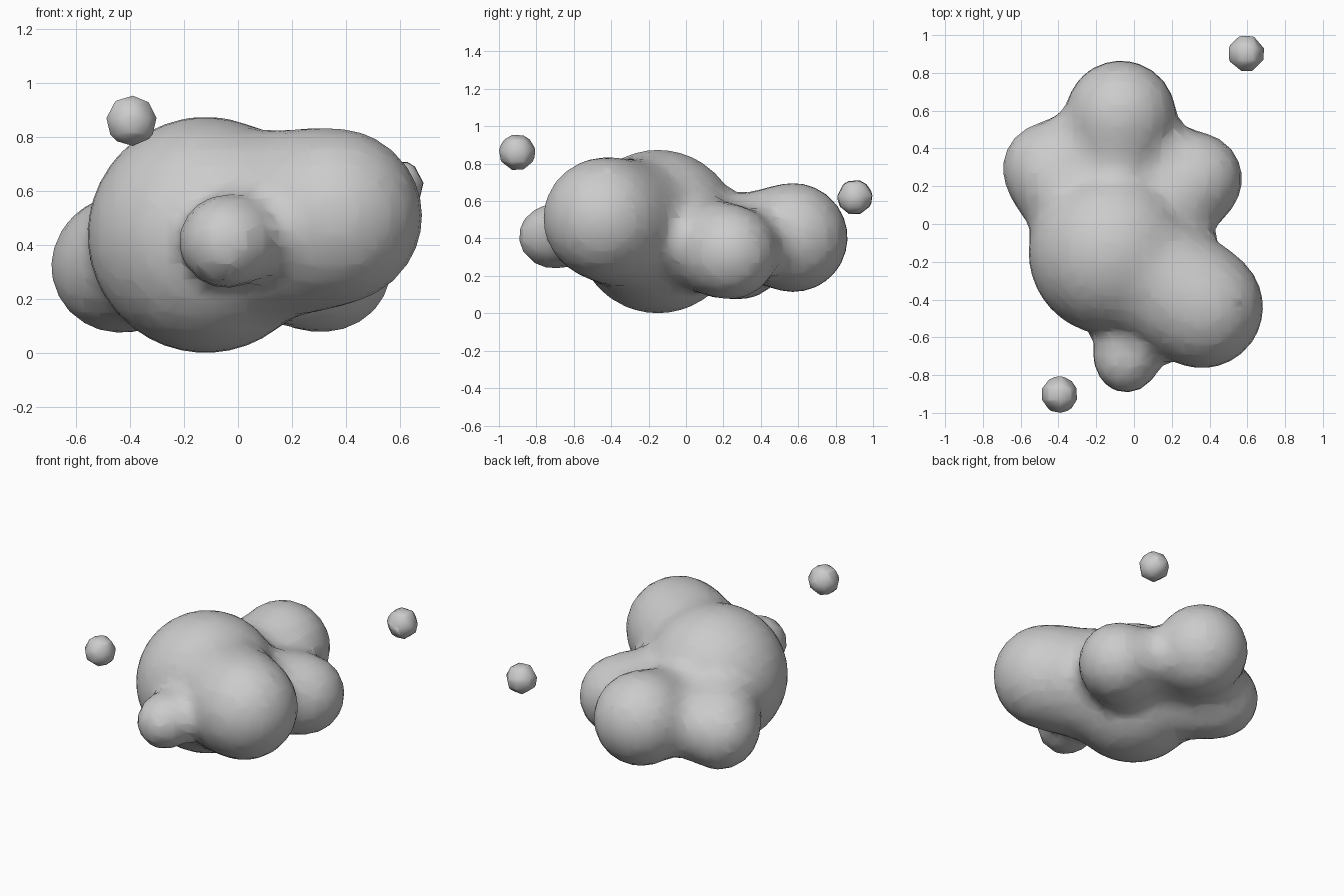
import bpy

if "Cube" in bpy.data.objects:
    bpy.data.objects.remove(bpy.data.objects["Cube"])

# Blobs: centre and visible radius of each ball
blobs = [
    ((-0.12, -0.15, 0.437), 0.437),   # main body
    ((0.36, -0.44, 0.507), 0.322),    # front right lobe
    ((-0.07, 0.573, 0.405), 0.291),   # back lobe
    ((-0.452, 0.295, 0.32), 0.24),    # left lobe
    ((0.325, 0.238, 0.325), 0.246),   # right lobe
    ((-0.04, -0.732, 0.41), 0.16),    # front nub
    ((-0.395, -0.903, 0.86), 0.097),  # floating drop, front left
    ((0.595, 0.903, 0.62), 0.097),    # floating drop, back right
]

# Metaball field: the surface lies where stiffness * (1 - (d/r)^2)^3 = threshold
STIFFNESS, THRESHOLD = 2.0, 0.6
reach = (1 - (THRESHOLD / STIFFNESS) ** (1 / 3)) ** 0.5

field = bpy.data.metaballs.new("blob_field")
field.resolution = field.render_resolution = 0.06
field.threshold = THRESHOLD
for centre, radius in blobs:
    ball = field.elements.new(type='BALL')
    ball.co = centre
    ball.radius = radius / reach
    ball.stiffness = STIFFNESS

source = bpy.data.objects.new("blob_field", field)
bpy.context.collection.objects.link(source)
bpy.context.view_layer.update()

# Turn the merged blobs into one smooth mesh
graph = bpy.context.evaluated_depsgraph_get()
mesh = bpy.data.meshes.new_from_object(source.evaluated_get(graph))
for face in mesh.polygons:
    face.use_smooth = True
bpy.data.objects.remove(source)
cluster = bpy.data.objects.new("blob_cluster", mesh)
bpy.context.collection.objects.link(cluster)
